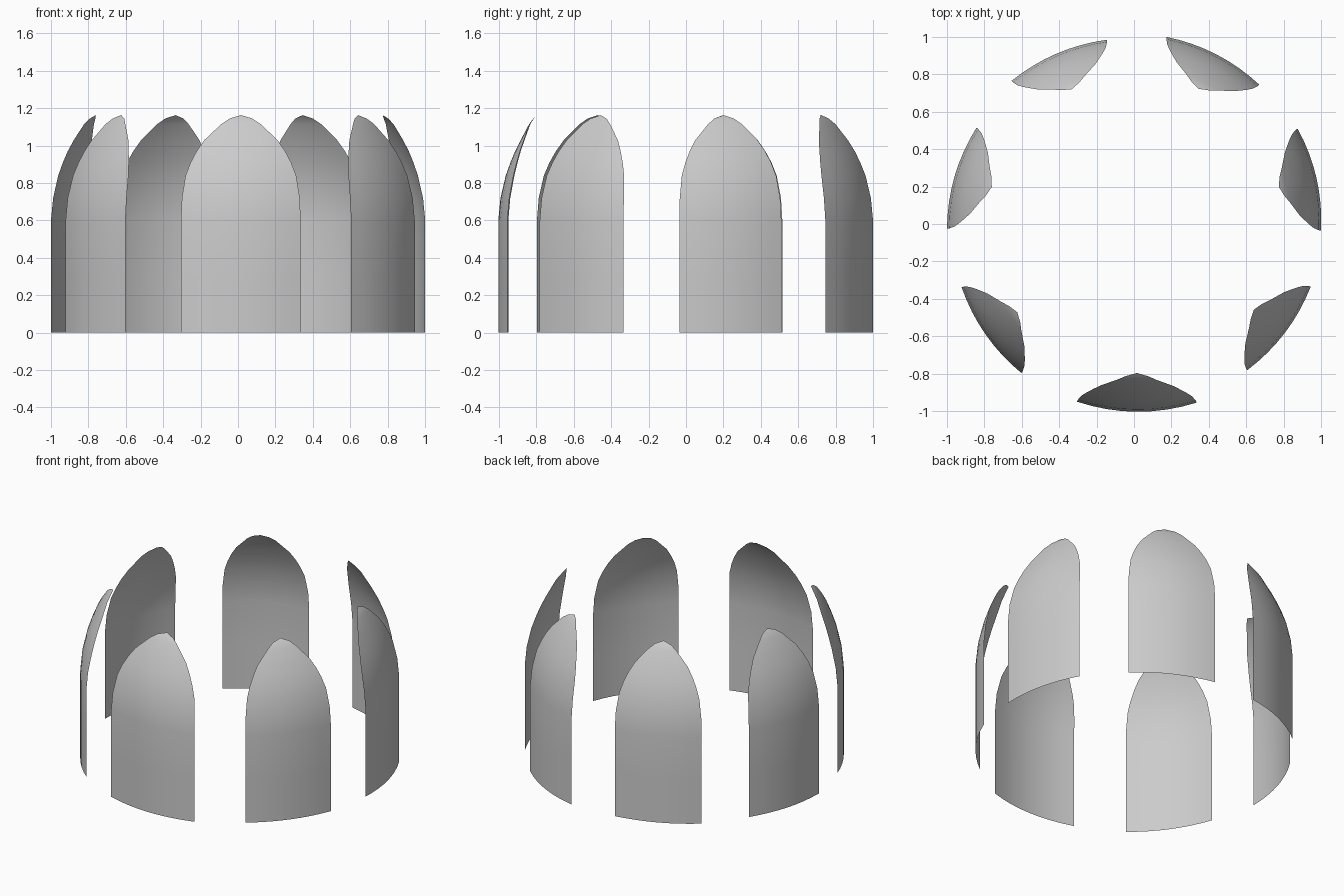
import bpy, bmesh
from mathutils import Vector

if "Cube" in bpy.data.objects:
    bpy.data.objects.remove(bpy.data.objects["Cube"])

# Side profile of a panel: height, width fraction, inward lean
ROWS = [(0, 1, 0), (0.3, 1, 0), (0.6, 1, 0), (0.72, 0.985, 0.012),
        (0.84, 0.925, 0.04), (0.91, 0.84, 0.065), (0.97, 0.74, 0.09),
        (1.03, 0.61, 0.12), (1.115, 0.33, 0.165), (1.145, 0.19, 0.188),
        (1.163, 0, 0.207)]
COLS = 8

# Base corners of each panel, going counter-clockwise round the ring
PANELS = {
    "front_panel": ((-0.305, -0.95), (0.335, -0.955)),
    "front_right_panel": ((0.605, -0.782), (0.945, -0.335)),
    "right_panel": ((1.0, -0.035), (0.875, 0.51)),
    "back_right_panel": ((0.67, 0.745), (0.175, 1.0)),
    "back_left_panel": ((-0.145, 0.985), (-0.655, 0.765)),
    "left_panel": ((-0.842, 0.515), (-1.0, -0.025)),
    "front_left_panel": ((-0.922, -0.338), (-0.602, -0.797)),
}


def make_panel(name, p, q):
    p, q = Vector((*p, 0)), Vector((*q, 0))
    mid, half = (p + q) / 2, (q - p) / 2
    out = Vector((half.y, -half.x, 0)).normalized()
    bulge = half.length_squared / 2      # arc of radius 1
    bm = bmesh.new()
    grid = []
    for z, w, lean in ROWS:
        row = []
        for i in range(COLS + 1):
            u = (2 * i / COLS - 1) * w
            co = mid + half * u + out * (bulge * (1 - u * u) - lean)
            co.z = z
            row.append(bm.verts.new(co))
        grid.append(row)
    for a, b in zip(grid, grid[1:]):
        for i in range(COLS):
            bm.faces.new((a[i], a[i + 1], b[i + 1], b[i]))
    # close the tip to a single point
    bmesh.ops.remove_doubles(bm, verts=bm.verts, dist=0.0005)
    for f in bm.faces:
        f.smooth = True
    me = bpy.data.meshes.new(name)
    bm.to_mesh(me)
    bm.free()
    bpy.context.collection.objects.link(bpy.data.objects.new(name, me))


# Ring of seven curved panels
for panel_name, (a, b) in PANELS.items():
    make_panel(panel_name, a, b)
